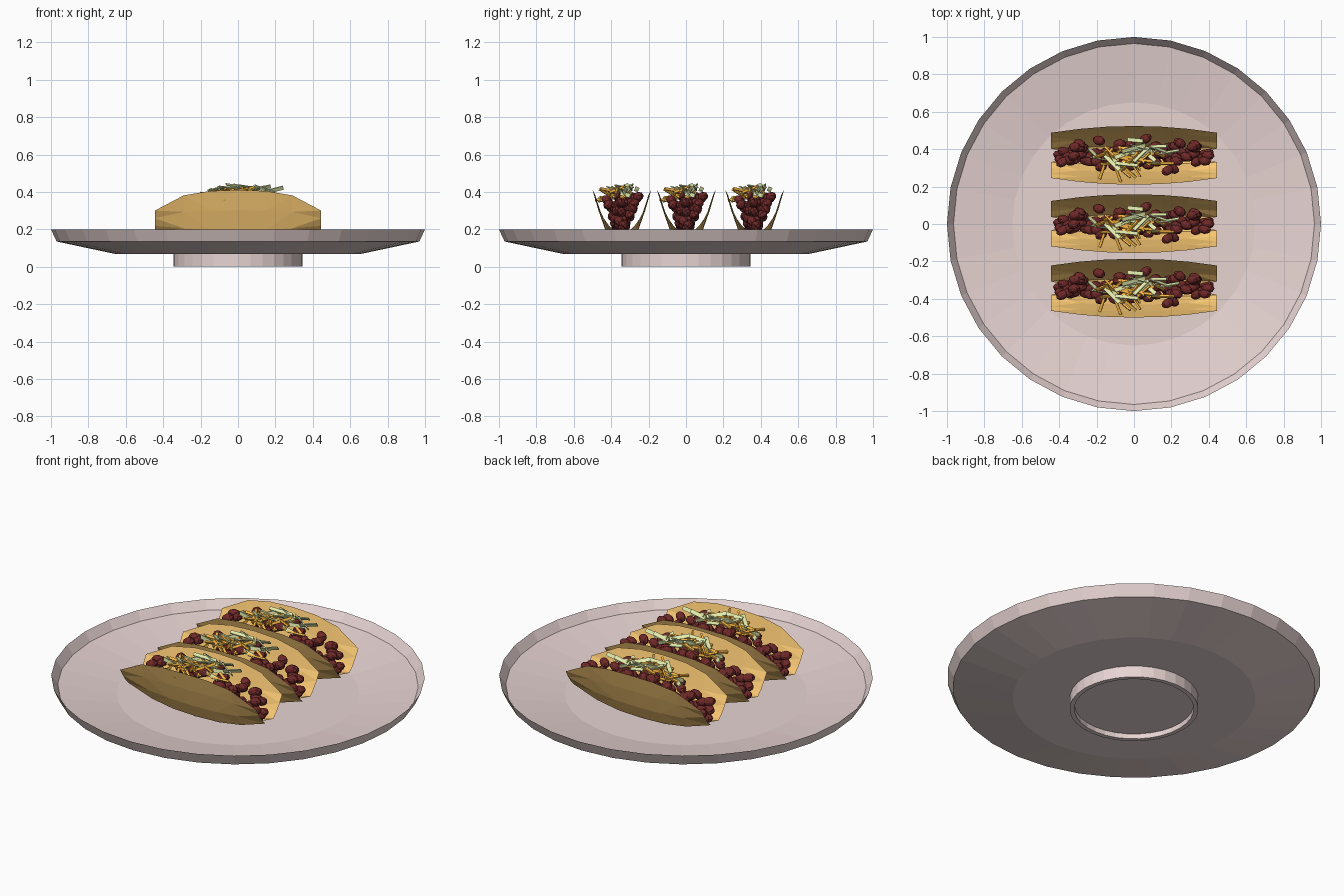
import bpy, bmesh, math, random
from mathutils import Matrix, Vector, Euler

if "Cube" in bpy.data.objects:
    bpy.data.objects.remove(bpy.data.objects["Cube"])

random.seed(7)


def material(name, rgb):
    m = bpy.data.materials.new(name)
    m.diffuse_color = (*rgb, 1)
    m.use_nodes = True
    m.node_tree.nodes["Principled BSDF"].inputs["Base Color"].default_value = m.diffuse_color
    return m


def make_mesh(name, bm, mat):
    me = bpy.data.meshes.new(name)
    bm.to_mesh(me)
    bm.free()
    me.materials.append(mat)
    return me


def place(name, me, y=0):
    ob = bpy.data.objects.new(name, me)
    ob.location.y = y
    bpy.context.collection.objects.link(ob)
    return ob


CERAMIC = material("ceramic", (0.80, 0.66, 0.65))
TORTILLA = material("tortilla", (0.98, 0.60, 0.18))
BEAN = material("bean", (0.16, 0.022, 0.022))
CHEESE = material("cheese", (1.0, 0.50, 0.06))
LETTUCE = material("lettuce", (0.78, 0.85, 0.42))

# Plate: lathed profile with a sharp rim and a shallow foot ring
profile = [(0, .10), (.65, .10), (.965, .15), (1, .2), (.97, .135),
           (.65, .067), (.345, .067), (.345, 0), (.32, 0), (.32, .03), (0, .03)]
bm = bmesh.new()
vs = [bm.verts.new((r, 0, z)) for r, z in profile]
es = [bm.edges.new(p) for p in zip(vs, vs[1:])]
bmesh.ops.spin(bm, geom=vs + es, cent=(0, 0, 0), axis=(0, 0, 1),
               angle=math.tau, steps=32)
bmesh.ops.remove_doubles(bm, verts=bm.verts, dist=1e-4)
bmesh.ops.recalc_face_normals(bm, faces=bm.faces)
place("plate", make_mesh("plate", bm, CERAMIC))


# Taco outline as a function of x: fold height, lip height, half width
def outline(x):
    u = abs(x) / .445
    low = .103 + .08 * u ** 2.5
    lip = .41 - .035 * u ** 2 - .075 * u ** 4
    return low, lip, .157 - .036 * u ** 2


# Folded shell: V section swept along x, with the fold notched open at both ends
half = [(.3, .04), (.56, .3), (.8, .65), (1, 1)]
section = [(-y, h) for y, h in reversed(half)] + [(0, 0)] + half
mid = len(half)
stations = (-.445, -.29, -.15, 0, .15, .29, .445)
bm = bmesh.new()
rows = []
for x in stations:
    low, lip, w = outline(x)
    rows.append([bm.verts.new((x, y * w, low + h * (lip - low))) for y, h in section])
for k, (a, b) in enumerate(zip(rows, rows[1:])):
    for i in range(len(section) - 1):
        quad = [a[i], a[i + 1], b[i + 1], b[i]]
        if k == 0 and a[mid] in quad:
            quad.remove(a[mid])
        if k == len(rows) - 2 and b[mid] in quad:
            quad.remove(b[mid])
        bm.faces.new(quad)
for row in (rows[0], rows[-1]):
    bm.verts.remove(row[mid])
bmesh.ops.recalc_face_normals(bm, faces=bm.faces)
if min(bm.faces, key=lambda f: f.calc_center_median().z).normal.z > 0:
    bmesh.ops.reverse_faces(bm, faces=bm.faces)
bmesh.ops.triangulate(bm, faces=bm.faces)
shell = make_mesh("taco_shell", bm, TORTILLA)

# Beans: small faceted ellipsoids packed in the fold
bm = bmesh.new()
COUNT = 120
for i in range(COUNT):
    x = -.40 + .80 * (i + random.random()) / COUNT
    low, lip, w = outline(x)
    h = random.uniform(.15, .92 - .9 * x * x)
    y = random.uniform(-1, 1) * max(.008, w * (.25 + .75 * h) - .05)
    rot = Euler((random.uniform(0, 3), random.uniform(-.5, .5), random.uniform(-.6, .6)))
    mat = Matrix.LocRotScale(Vector((x, y, low + h * (lip - low))), rot,
                             Vector((.036, .025, .025)))
    bmesh.ops.create_uvsphere(bm, u_segments=8, v_segments=6, radius=1, matrix=mat)
beans = make_mesh("beans", bm, BEAN)


# Shreds: thin strips scattered over the beans
def shreds(name, mat, count, cx, sx, cy, z0, z1, size, yaw):
    bm = bmesh.new()
    for _ in range(count):
        x = max(-.24, min(.20, random.gauss(cx, sx)))
        y = max(-.09, min(.08, random.gauss(cy, .035)))
        z = random.uniform(z0, z1) - .6 * x * x
        rot = Euler((random.uniform(-1.5, 1.5), random.uniform(-.4, .4),
                     random.uniform(-yaw, yaw)))
        scale = Vector(size)
        scale.x *= random.uniform(.7, 1.2)
        bmesh.ops.create_cube(bm, size=1, matrix=Matrix.LocRotScale(
            Vector((x, y, z)), rot, scale))
    return make_mesh(name, bm, mat)


cheese = shreds("cheese_shreds", CHEESE, 42, -.06, .09, -.02, .37, .415,
                (.10, .014, .010), 1.3)
lettuce = shreds("lettuce_shreds", LETTUCE, 22, .04, .12, .015, .385, .435,
                 (.11, .022, .006), .8)

# Three identical tacos in a row
for n, y in enumerate((-.343, .002, .367), 1):
    place(f"taco_shell_{n}", shell, y)
    place(f"beans_{n}", beans, y)
    place(f"cheese_{n}", cheese, y)
    place(f"lettuce_{n}", lettuce, y)
